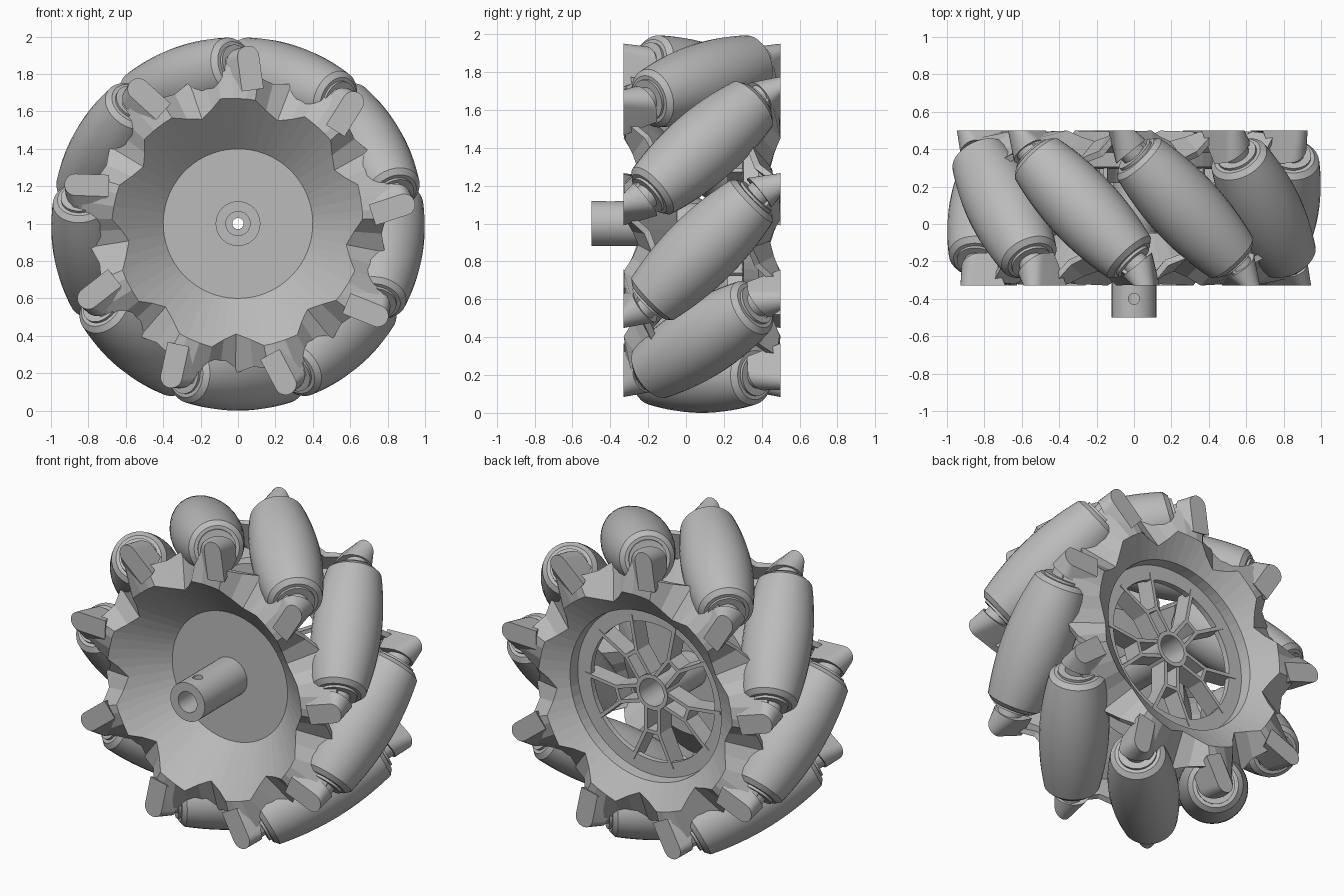
import bpy, bmesh, math
from mathutils import Vector, Matrix

cube = bpy.data.objects.get("Cube")
if cube:
    bpy.data.objects.remove(cube)

COUNT, STEP = 9, 40
MID = 0.085         # middle plane of the wheel along y
AXIS_R = 0.8        # distance of the roller axes from the wheel axis

grey = bpy.data.materials.new("plain_grey")
grey.use_nodes = True
COLOUR = (0.5, 0.5, 0.5, 1)
grey.diffuse_color = COLOUR
grey.node_tree.nodes["Principled BSDF"].inputs["Base Color"].default_value = COLOUR


def make(name, bm, smooth=False, fix=True):
    if fix:
        bmesh.ops.recalc_face_normals(bm, faces=bm.faces)
    mesh = bpy.data.meshes.new(name)
    bm.to_mesh(mesh)
    bm.free()
    mesh.materials.append(grey)
    ob = bpy.data.objects.new(name, mesh)
    bpy.context.collection.objects.link(ob)
    if smooth:
        bpy.ops.object.select_all(action='DESELECT')
        ob.select_set(True)
        bpy.context.view_layer.objects.active = ob
        bpy.ops.object.shade_smooth_by_angle(angle=math.radians(25))
    return ob


def lathe(bm, profile, matrix, sides=32, closed=False):
    """Turn (radius, height) points about local z."""
    rings = []
    for r, h in profile:
        rings.append([bm.verts.new(matrix @ Vector((r * math.cos(a), r * math.sin(a), h)))
                      for a in (math.tau * i / sides for i in range(sides))])
    pairs = list(zip(rings, rings[1:]))
    if closed:
        pairs.append((rings[-1], rings[0]))
    else:
        bm.faces.new(rings[0])
        bm.faces.new(rings[-1])
    for a, b in pairs:
        for i in range(sides):
            j = (i + 1) % sides
            bm.faces.new((a[i], a[j], b[j], b[i]))


def prism(bm, low, high):
    """Solid between two matching outlines."""
    a, b = [[bm.verts.new(p) for p in loop] for loop in (low, high)]
    bm.faces.new(a)
    bm.faces.new(b)
    for i in range(len(a)):
        j = (i + 1) % len(a)
        bm.faces.new((a[i], a[j], b[j], b[i]))


def polar(r, degrees):
    return Vector((r * math.cos(math.radians(degrees)), r * math.sin(math.radians(degrees))))


def place(p, depth, back):
    """Plate point: depth is measured inward from the plate's outer face."""
    if back:
        return Vector((-p.x, 0.5 - depth, 1 + p.y))
    return Vector((p.x, -0.33 + depth, 1 + p.y))


# Barrel rollers, tilted 45 degrees, with end collars and axles
for k in range(COUNT):
    a = math.radians(110 - STEP * k)
    axis = Vector((math.sin(a), -1, -math.cos(a))).normalized()
    centre = Vector((AXIS_R * math.cos(a), MID, 1 + AXIS_R * math.sin(a)))
    matrix = Matrix.Translation(centre) @ axis.to_track_quat('Z', 'Y').to_matrix().to_4x4()
    body = []
    for i in range(-8, 9):
        s = 0.37 * i / 8
        body.append((1 - math.hypot(AXIS_R, s * math.sqrt(0.5)), s))
    end = [(.13, .395), (.11, .395), (.11, .41), (.07, .41), (.07, .45)]
    profile = [(r, -s) for r, s in reversed(end)] + body + end
    bm = bmesh.new()
    lathe(bm, profile, matrix)
    make(f"roller_{k + 1}", bm, smooth=True)

# Wavy side plates: one sector as (phase, crease radius, edge radius, edge depth)
SECTOR = [(-11, .674, .87, .12), (-5, .67, .90, .05), (1, .668, .88, .02), (5, .666, .79, .02),
          (11, .622, .77, .11), (18, .59, .80, .15), (24, .625, .83, .14)]


def plate(name, inner_rows, back):
    """inner_rows are (radius, depth) pairs from the centre out to the bowl's foot."""
    bm = bmesh.new()
    columns = []
    bowl_r, bowl_depth = inner_rows[-1]
    for k in range(COUNT):
        for phase, crease, edge, depth in SECTOR:
            angle = 87 - STEP * k - phase
            crease_depth = bowl_depth * (0.675 - crease) / (0.675 - bowl_r)
            rows = inner_rows + [(crease, crease_depth), (edge, depth)]
            columns.append([bm.verts.new(place(polar(r, angle), d, back)) for r, d in rows])
    for i, col in enumerate(columns):
        nxt = columns[(i + 1) % len(columns)]
        for a in range(len(col) - 1):
            bm.faces.new((col[a], nxt[a], nxt[a + 1], col[a + 1]))
    ob = make(name, bm, fix=False)
    mod = ob.modifiers.new("thickness", 'SOLIDIFY')
    mod.thickness, mod.offset = 0.035, -1

    # Round-ended arms: flat outside, slanted inside to face the roller ends
    bm = bmesh.new()

    def outline(tip, lean, radius, length):
        base = tip - polar(length, lean)
        points = [tip + polar(radius, lean + t) for t in range(-90, 91, 15)]
        return points + [base + polar(radius, lean + t) for t in (90, -90)]

    for k in range(COUNT):
        turn = -STEP * k
        outer = outline(polar(0.895, 86.5 + turn), 98 + turn, 0.058, 0.18)
        heart = polar(0.86, 89 + turn)
        clockwise = polar(1, -1 + turn)
        inner = outline(heart, 92 + turn, 0.078, 0.08)
        prism(bm, [place(p, 0, back) for p in outer],
              [place(p, 0.112 + 0.8 * (p - heart).dot(clockwise), back) for p in inner])
    make(name.replace("plate", "arms"), bm, smooth=True)


plate("front_plate", [(0.1, 0.25), (0.4, 0.25)], False)
plate("back_plate", [(0.43, 0.17), (0.52, 0.17), (0.525, 0.1)], True)

# Hub tube along y, with a wide bore at the back and a stepped one at the front
along_y = Matrix.Translation((0, 0, 1)) @ Matrix.Rotation(-math.pi / 2, 4, 'X')
bm = bmesh.new()
lathe(bm, [(.12, -.5), (.12, -.07), (.11, -.07), (.11, .34), (.085, .34), (.085, -.02),
           (.03, -.02), (.03, -.3), (.065, -.3), (.065, -.5)], along_y, 30, closed=True)
hub = make("hub", bm, smooth=True)

# Set screw hole in the hub
bm = bmesh.new()
lathe(bm, [(.03, 1.04), (.03, 1.2)], Matrix.Translation((0, -0.4, 0)), 16)
cutter = make("screw_hole_cutter", bm)
cutter.hide_render = True
cut = hub.modifiers.new("screw_hole", 'BOOLEAN')
cut.operation, cut.object, cut.solver = 'DIFFERENCE', cutter, 'EXACT'
bpy.ops.object.select_all(action='DESELECT')
bpy.context.view_layer.objects.active = hub
hub.select_set(True)
bpy.ops.object.modifier_apply(modifier=cut.name)
bpy.data.objects.remove(cutter)

# Forked spokes between hub and back plate
bm = bmesh.new()


def wall(p, q, thick=0.022):
    side = (q - p).orthogonal().normalized() * thick / 2
    corners = [p + side, q + side, q - side, p - side]
    prism(bm, [Vector((c.x, 0.335, 1 + c.y)) for c in corners],
          [Vector((c.x, 0.22, 1 + c.y)) for c in corners])


for k in range(5):
    angle = 270 + 72 * k
    out, across = polar(1, angle), polar(1, angle + 90)
    for s in (-1, 1):
        elbow = out * 0.25 + across * 0.045 * s
        wall(out * 0.095 + across * 0.045 * s, elbow)
        wall(elbow, polar(0.47, angle + 17 * s))
    wall(out * 0.25 - across * 0.05, out * 0.25 + across * 0.05)
make("back_spokes", bm)
